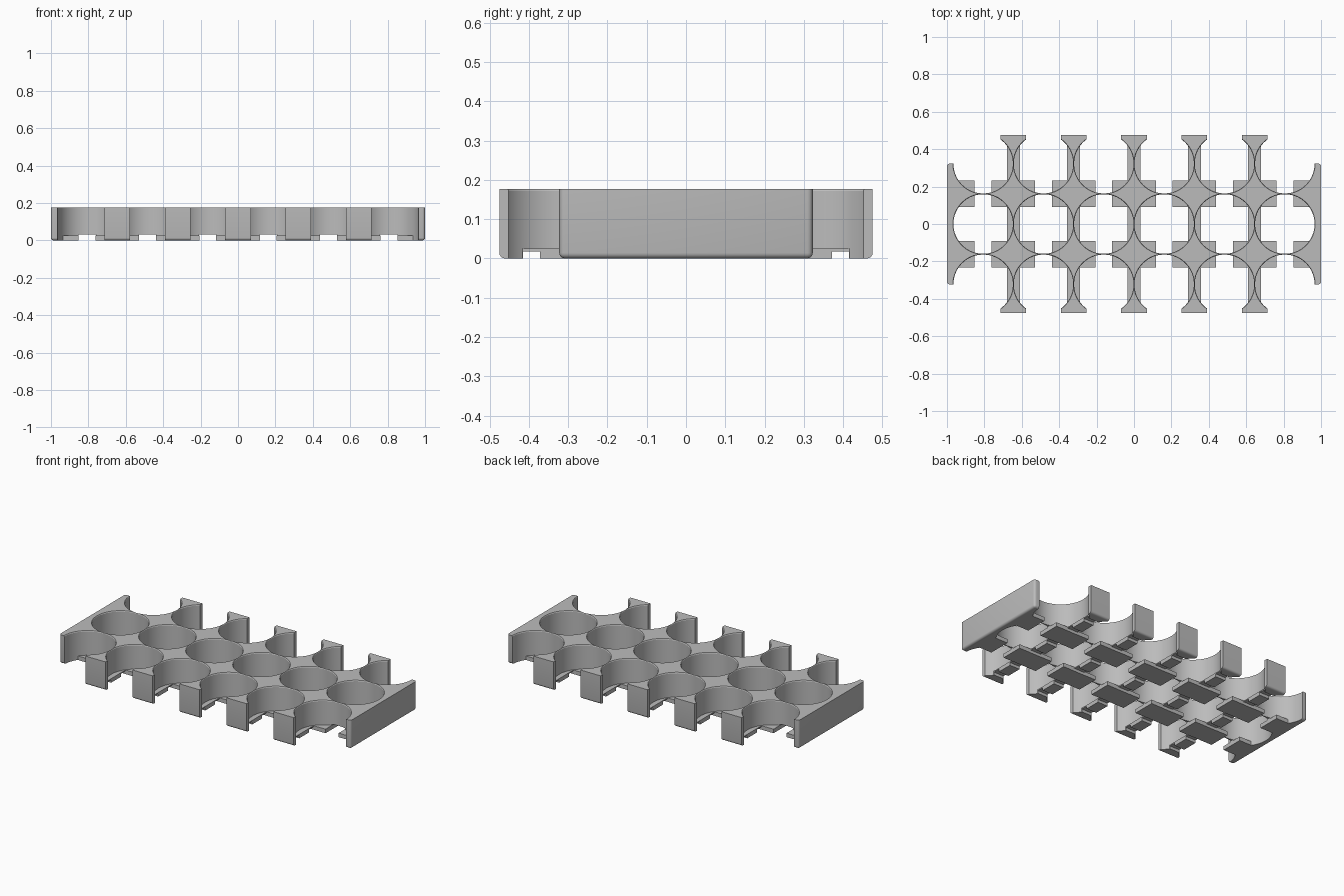
import bpy, bmesh, math
from mathutils import Matrix, Vector

if "Cube" in bpy.data.objects:
    bpy.data.objects.remove(bpy.data.objects["Cube"], do_unlink=True)

PITCH, RADIUS, HEIGHT = 0.3226, 0.159, 0.177
HOLES_X = [(i - 2.5) * PITCH for i in range(6)]
NODES_X = [(i - 2) * PITCH for i in range(5)]
ROWS_Y = [-PITCH, 0, PITCH]
SIDES = (-1, 1)

grey = bpy.data.materials.new("warm_grey_plastic")
grey.use_nodes = True
colour = (0.5, 0.5, 0.5, 1)
grey.diffuse_color = colour
grey.node_tree.nodes["Principled BSDF"].inputs["Base Color"].default_value = colour


def box(bm, x0, x1, y0, y1, z0, z1):
    """Add an axis-aligned box between two corners."""
    mid = Vector((x0 + x1, y0 + y1, z0 + z1)) / 2
    size = Matrix.Diagonal((x1 - x0, y1 - y0, z1 - z0, 1))
    return bmesh.ops.create_cube(bm, size=1, matrix=Matrix.Translation(mid) @ size)["verts"]


def drill(bm, x, y, sides=96):
    """Add a round cutter that flares slightly at the rim."""
    levels = [(-0.1, RADIUS), (HEIGHT - 0.005, RADIUS), (HEIGHT + 0.001, RADIUS + 0.0035),
              (0.3, RADIUS + 0.0035)]
    rings = []
    for z, r in levels:
        angles = [math.tau * i / sides for i in range(sides)]
        rings.append([bm.verts.new((x + r * math.cos(a), y + r * math.sin(a), z)) for a in angles])
    for low, high in zip(rings, rings[1:]):
        for i in range(sides):
            j = (i + 1) % sides
            bm.faces.new((low[i], low[j], high[j], high[i]))
    bm.faces.new(rings[0][::-1])
    bm.faces.new(rings[-1])


def make(name, bm):
    mesh = bpy.data.meshes.new(name)
    bm.to_mesh(mesh)
    bm.free()
    mesh.materials.append(grey)
    obj = bpy.data.objects.new(name, mesh)
    bpy.context.scene.collection.objects.link(obj)
    return obj


def combine(target, name, bm, operation):
    """Apply a boolean with a temporary helper, then discard the helper."""
    helper = make(name, bm)
    helper.hide_render = True
    mod = target.modifiers.new(name, "BOOLEAN")
    mod.operation, mod.object, mod.solver = operation, helper, "EXACT"
    mod.use_self = True
    with bpy.context.temp_override(object=target, active_object=target):
        bpy.ops.object.modifier_apply(modifier=name)
    bpy.data.objects.remove(helper, do_unlink=True)


def round_edges(bm, rule, width):
    edges = [e for e in bm.edges if rule(e)]
    bmesh.ops.bevel(bm, geom=edges, offset=width, segments=4, profile=0.5, affect="EDGES")


def is_low(edge):
    return all(v.co.z < 0.001 for v in edge.verts)


# Long block with rounded bottom and corners
bm = bmesh.new()
box(bm, -1, 1, -PITCH, PITCH, 0, HEIGHT)
round_edges(bm, lambda e: is_low(e) or abs(e.verts[0].co.z - e.verts[1].co.z) > 0.1, 0.014)
rack = make("cell_rack", bm)

# Wide block for the side struts
bm = bmesh.new()
edge_x = 2 * PITCH + 0.068
box(bm, -edge_x, edge_x, -0.475, 0.475, 0, HEIGHT)
round_edges(bm, lambda e: is_low(e) and abs(e.verts[0].co.x - e.verts[1].co.x) > 0.1, 0.014)
combine(rack, "strut_block", bm, "UNION")

# Round cells
bm = bmesh.new()
for x in HOLES_X:
    for y in ROWS_Y:
        drill(bm, x, y)
combine(rack, "cell_cutters", bm, "DIFFERENCE")

# Openings between struts and gaps under the cell walls
bm = bmesh.new()
for x in HOLES_X:
    for s in SIDES:
        if abs(x) < 2 * PITCH:
            box(bm, x - 0.093, x + 0.093, *sorted((s * PITCH, s * 0.6)), -0.1, 0.3)
        y = s * PITCH / 2
        box(bm, x - 0.046, x + 0.046, y - 0.03, y + 0.03, -0.1, 0.032)
combine(rack, "opening_cutters", bm, "DIFFERENCE")

# Support tabs at the wall crossings
bm = bmesh.new()
for s in SIDES:
    y = s * PITCH / 2
    for x in NODES_X:
        box(bm, x - 0.117, x + 0.117, y - 0.07, y + 0.07, 0, 0.025)
    for e in SIDES:
        box(bm, *sorted((e * 0.98, e * 0.852)), y - 0.07, y + 0.07, 0, 0.025)
combine(rack, "support_tabs", bm, "UNION")

# Narrow bars below the cross walls
bm = bmesh.new()
for x in NODES_X:
    for y in ROWS_Y:
        box(bm, x - 0.035, x + 0.035, y - 0.094, y + 0.094, 0, 0.025)
combine(rack, "cross_bars", bm, "UNION")

# Notches in the underside of the bars
bm = bmesh.new()
for x in NODES_X:
    for y in ROWS_Y:
        for s in SIDES:
            box(bm, x - 0.04, x + 0.04, *sorted((y + s * 0.049, y + s * 0.092)), -0.1, 0.018)
combine(rack, "notch_cutters", bm, "DIFFERENCE")

# Smooth cell walls with crisp rims
bpy.ops.object.select_all(action="DESELECT")
rack.select_set(True)
bpy.context.view_layer.objects.active = rack
bpy.ops.object.shade_smooth_by_angle(angle=math.radians(30))
